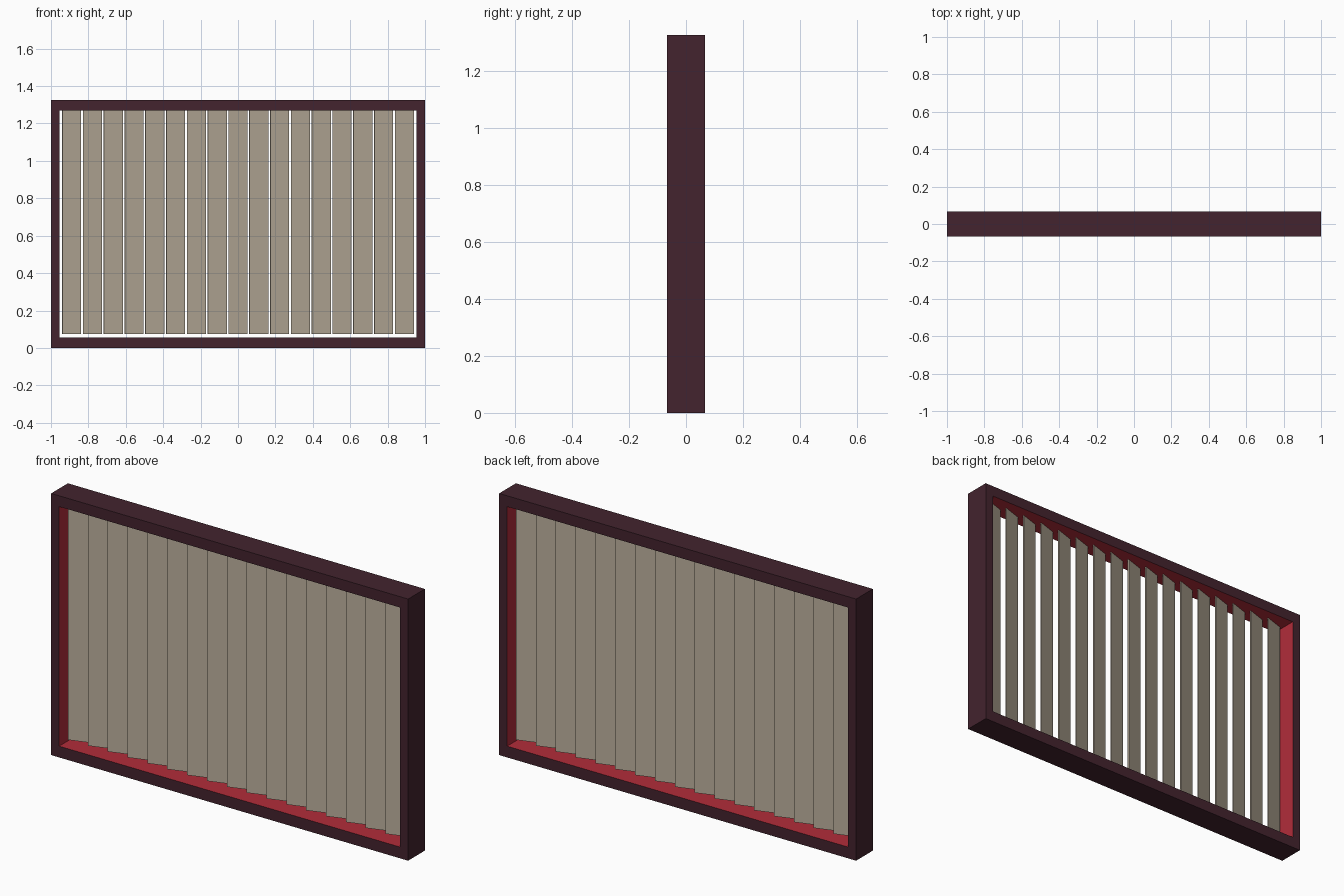
import bpy, bmesh, math

if "Cube" in bpy.data.objects:
    bpy.data.objects.remove(bpy.data.objects["Cube"])


def make_material(name, rgb):
    lin = [(c / 255 / 12.92) if c < 11 else ((c / 255 + 0.055) / 1.055) ** 2.4 for c in rgb]
    m = bpy.data.materials.new(name)
    m.diffuse_color = (*lin, 1)
    m.use_nodes = True
    m.node_tree.nodes["Principled BSDF"].inputs["Base Color"].default_value = m.diffuse_color
    return m


dark = make_material("dark plum", (67, 35, 46))
red = make_material("red lining", (178, 44, 58))
beige = make_material("beige slat", (186, 174, 155))


def new_object(name, bm, mats):
    bmesh.ops.recalc_face_normals(bm, faces=bm.faces)
    me = bpy.data.meshes.new(name)
    bm.to_mesh(me)
    bm.free()
    for m in mats:
        me.materials.append(m)
    ob = bpy.data.objects.new(name, me)
    bpy.context.collection.objects.link(ob)
    return ob


# Window frame: rectangular ring, red on the faces lining the opening
D = 0.067
X, H = 1.0, 1.325
IX, Z0, Z1 = 0.955, 0.057, 1.27
outer = [(-X, 0), (X, 0), (X, H), (-X, H)]
inner = [(-IX, Z0), (IX, Z0), (IX, Z1), (-IX, Z1)]
bm = bmesh.new()
of, ob_, inf, inb = [[bm.verts.new((x, y, z)) for x, z in loop]
                     for loop, y in ((outer, -D), (outer, D), (inner, -D), (inner, D))]
for i in range(4):
    j = (i + 1) % 4
    bm.faces.new((of[i], of[j], inf[j], inf[i]))
    bm.faces.new((ob_[i], ob_[j], inb[j], inb[i]))
    bm.faces.new((of[i], of[j], ob_[j], ob_[i]))
    bm.faces.new((inf[i], inf[j], inb[j], inb[i])).material_index = 1
new_object("window_frame", bm, [dark, red])

# Vertical blind: seventeen thin slats, each turned the same way
COUNT, PITCH, ANGLE = 17, 0.1112, math.radians(18)
WIDTH, THICK, BOTTOM = 0.106, 0.006, 0.075
for i in range(COUNT):
    bm = bmesh.new()
    bmesh.ops.create_cube(bm, size=1)
    bmesh.ops.scale(bm, vec=(WIDTH, THICK, Z1 - BOTTOM), verts=bm.verts)
    slat = new_object(f"blind_slat_{i + 1}", bm, [beige])
    slat.location = ((i - (COUNT - 1) / 2) * PITCH, 0, (Z1 + BOTTOM) / 2)
    slat.rotation_euler.z = ANGLE
